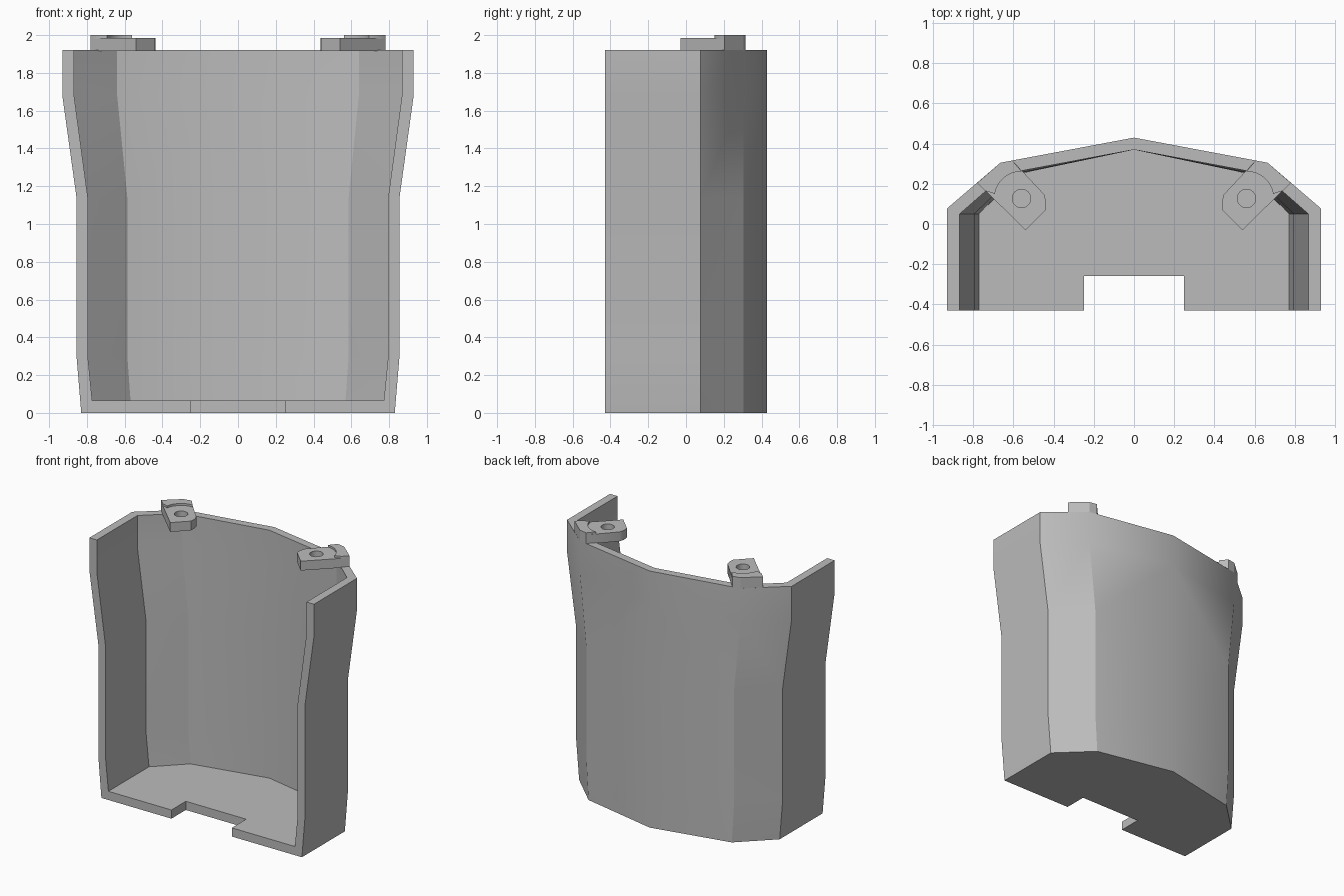
import bpy, bmesh
from math import sin, cos, pi, radians

cube = bpy.data.objects.get("Cube")
if cube:
    bpy.data.objects.remove(cube)

grey = bpy.data.materials.new("plain grey")
grey.use_nodes = True
GREY = (0.5, 0.5, 0.5, 1)
grey.diffuse_color = GREY
grey.node_tree.nodes["Principled BSDF"].inputs["Base Color"].default_value = GREY

FRONT, FLOOR, NOTCH_X, NOTCH_Y = -0.43, 0.065, 0.25, -0.26


def add_object(name, mesh):
    ob = bpy.data.objects.new(name, mesh)
    bpy.context.collection.objects.link(ob)
    mesh.materials.clear()
    mesh.materials.append(grey)
    return ob


def smooth(ob, degrees):
    bpy.ops.object.select_all(action='DESELECT')
    ob.select_set(True)
    bpy.context.view_layer.objects.active = ob
    bpy.ops.object.shade_smooth_by_angle(angle=radians(degrees))


# Open-fronted shell: an outer and an inner wall lofted through the same levels
bm = bmesh.new()


def wall(levels, ridge, side_y, corner_y, back_y):
    """Rows run from the +x front edge round the back to the -x front edge."""
    rows = []
    for z, w in levels:
        half = [(w, FRONT), (w, side_y), (w * ridge, corner_y)]
        plan = half + [(0, back_y)] + [(-x, y) for x, y in reversed(half)]
        rows.append([bm.verts.new((x, y, z)) for x, y in plan])
    for a, b in zip(rows, rows[1:]):
        for i in range(6):
            if i in (1, 2):      # creases rise towards the back corners
                bm.faces.new((a[i], a[i + 1], b[i + 1]))
                bm.faces.new((a[i], b[i + 1], b[i]))
            elif i in (3, 4):
                bm.faces.new((a[i], a[i + 1], b[i]))
                bm.faces.new((a[i + 1], b[i + 1], b[i]))
            else:
                bm.faces.new((a[i], a[i + 1], b[i + 1], b[i]))
    return rows


outer = wall([(0, 0.83), (0.3, 0.855), (1.14, 0.855), (1.68, 0.93), (1.92, 0.93)],
             0.715, 0.078, 0.305, 0.43)
inner = wall([(FLOOR, 0.772), (0.3, 0.795), (1.14, 0.795), (1.68, 0.868), (1.92, 0.868)],
             0.737, 0.05, 0.25, 0.37)

# Top rim
o, n = outer[-1], inner[-1]
for i in range(6):
    bm.faces.new((o[i], o[i + 1], n[i + 1], n[i]))

# Floor slab with a notch in its front edge
notch = [(-NOTCH_X, FRONT), (-NOTCH_X, NOTCH_Y), (NOTCH_X, NOTCH_Y), (NOTCH_X, FRONT)]
low = [bm.verts.new((x, y, 0)) for x, y in notch]
high = [bm.verts.new((x, y, FLOOR)) for x, y in notch]
bm.faces.new(outer[0] + low)
bm.faces.new(inner[0] + high)
for i in range(3):
    bm.faces.new((low[i], low[i + 1], high[i + 1], high[i]))

# Front edges, one L-shaped face on each side
for col, k in ((0, 3), (6, 0)):
    bm.faces.new([r[col] for r in outer] + [r[col] for r in reversed(inner)]
                 + [high[k], low[k]])
bmesh.ops.recalc_face_normals(bm, faces=bm.faces)
shell_mesh = bpy.data.meshes.new("shell")
bm.to_mesh(shell_mesh)
bm.free()
smooth(add_object("shell", shell_mesh), 30)


def plate(name, outlines, z0, z1):
    """Flat plate from closed outlines; an outline inside another is a hole."""
    cu = bpy.data.curves.new(name, 'CURVE')
    cu.dimensions, cu.fill_mode = '2D', 'BOTH'
    cu.extrude = (z1 - z0) / 2
    for pts in outlines:
        sp = cu.splines.new('POLY')
        sp.points.add(len(pts) - 1)
        for p, (x, y) in zip(sp.points, pts):
            p.co = (x, y, 0, 1)
        sp.use_cyclic_u = True
    temp = bpy.data.objects.new(name + "_outline", cu)
    mesh = bpy.data.meshes.new_from_object(temp)
    bpy.data.objects.remove(temp)
    b = bmesh.new()
    b.from_mesh(mesh)
    bmesh.ops.translate(b, verts=b.verts, vec=(0, 0, (z0 + z1) / 2))
    bmesh.ops.remove_doubles(b, verts=b.verts, dist=0.0005)
    bmesh.ops.recalc_face_normals(b, faces=b.faces)
    b.to_mesh(mesh)
    b.free()
    smooth(add_object(name, mesh), 30)


# Drilled mounting tabs on the rear corners, each with a raised lip behind
HX, HY = 0.56, 0.127
rear = [(0.605, 0.316), (0.665, 0.305), (0.78, 0.205)]
tab = rear + [(0.54, -0.03), (0.44, 0.07), (0.437, 0.11), (0.447, 0.147)]
hole = [(HX + 0.046 * cos(t * pi / 12), HY + 0.046 * sin(t * pi / 12)) for t in range(24)]
arc = [(HX + 0.135 * cos(radians(a)), HY + 0.135 * sin(radians(a))) for a in range(10, 91, 10)]
lip = rear + [(0.74, 0.165)] + arc
for side, s in (("left", 1), ("right", -1)):
    def flip(pts):
        return [(s * x, y) for x, y in pts]
    plate(side + "_tab", [flip(tab), flip(hole)], 1.915, 1.985)
    plate(side + "_tab_lip", [flip(lip)], 1.98, 2.0)
